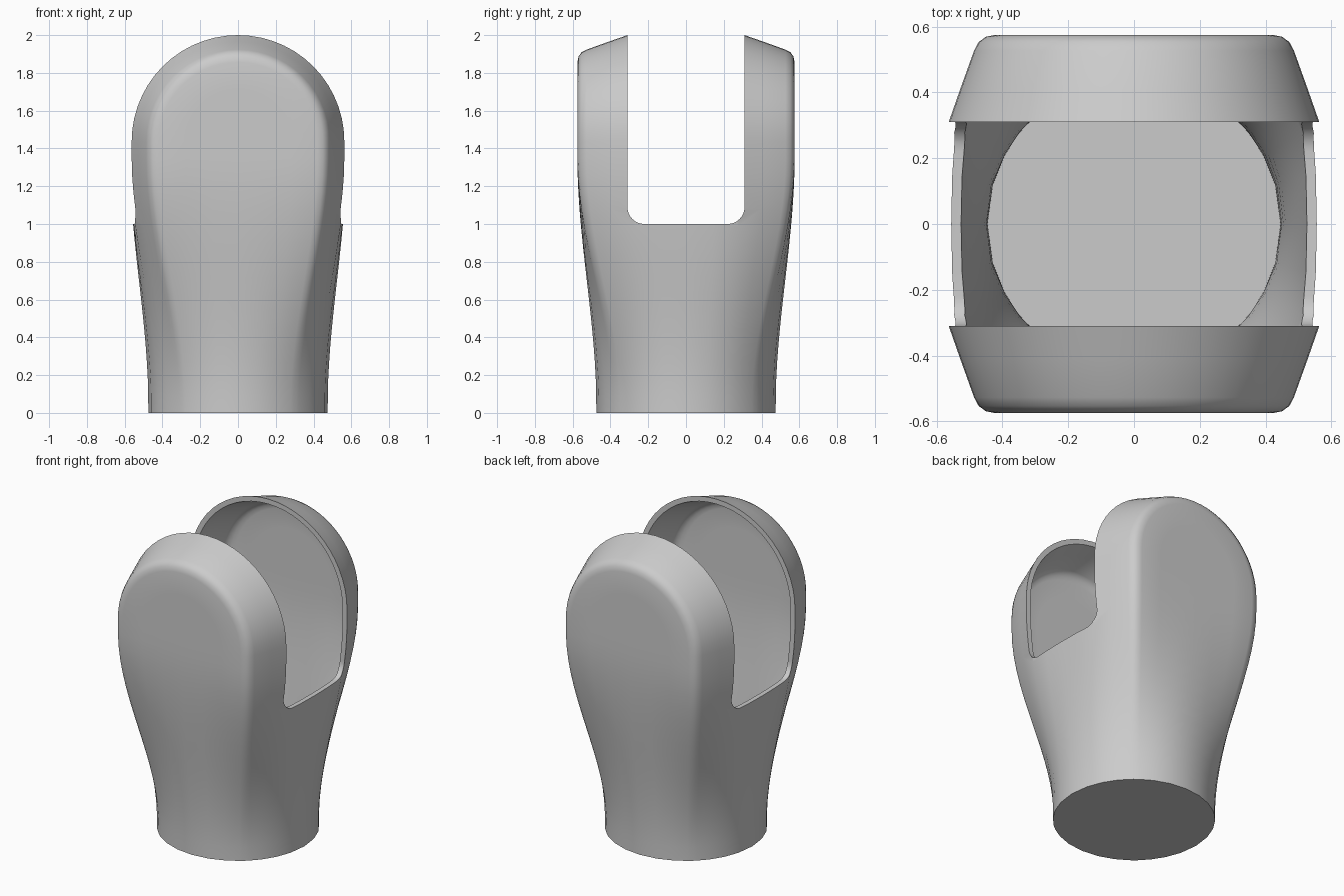
import bpy, bmesh, math

if "Cube" in bpy.data.objects:
    bpy.data.objects.remove(bpy.data.objects["Cube"])

HEAD_Z = 1.437      # height of the round head's centre
BASE_R = 0.475      # radius of the round foot
WALL = 0.03
SLOT_Y, SLOT_Z, SLOT_R = 0.31, 1.0, 0.09

# Half profile of the head, turned about the y axis: (radius, distance from middle)
HALF = [(0, .575), (.14, .575), (.28, .575), (.42, .575), (.45, .569), (.472, .553),
        (.486, .527), (.528, .41), (.57, .29), (.573, .15)]
INNER = [(0, .545), (.14, .545), (.28, .545), (.40, .545), (.425, .54), (.446, .528),
         (.458, .51), (.498, .40), (.538, .29), (.543, .15)]


def smooth(t):
    t = min(max(t, 0), 1)
    return t * t * (3 - 2 * t)


def finish(name, bm):
    bmesh.ops.recalc_face_normals(bm, faces=bm.faces)
    mesh = bpy.data.meshes.new(name)
    bm.to_mesh(mesh)
    bm.free()
    obj = bpy.data.objects.new(name, mesh)
    bpy.context.collection.objects.link(obj)
    return obj


def body(name, half, mid_r, foot_r, z0):
    """Round head turned about y, whose sides flow down into a round foot."""
    profile = ([(r, -y) for r, y in half] + [(mid_r, 0)] + list(reversed(half)))
    levels = [z0 + (HEAD_Z - z0) * i / 16 for i in range(16)]
    bm = bmesh.new()
    rows = []
    for r, y in profile:
        a = math.atan2(r, y)
        fx, fy = foot_r * math.sin(a), foot_r * math.cos(a)
        side = []
        for z in levels:
            b = smooth((z - .05) / 1.3)
            side.append((fx + (r - fx) * b, fy + (y - fy) * b, z))
        arc = [(r * math.cos(t), y, HEAD_Z + r * math.sin(t))
               for t in (math.pi * i / 28 for i in range(29))]
        path = side + arc + [(-x, yy, z) for x, yy, z in reversed(side)]
        rows.append([bm.verts.new(p) for p in path])
    for p, q in zip(rows, rows[1:]):
        for i in range(len(p) - 1):
            bm.faces.new((p[i], p[i + 1], q[i + 1], q[i]))
    bmesh.ops.remove_doubles(bm, verts=bm.verts, dist=1e-5)
    # Flat underside
    bmesh.ops.holes_fill(bm, edges=[e for e in bm.edges if e.is_boundary], sides=0)
    return finish(name, bm)


def slot_block():
    """Block with rounded lower corners, running along x."""
    pts = [(SLOT_Y, 2.3), (-SLOT_Y, 2.3)]
    for cy, start in ((-SLOT_Y + SLOT_R, 180), (SLOT_Y - SLOT_R, 270)):
        for i in range(9):
            t = math.radians(start + 90 * i / 8)
            pts.append((cy + SLOT_R * math.cos(t), SLOT_Z + SLOT_R + SLOT_R * math.sin(t)))
    bm = bmesh.new()
    face = bm.faces.new([bm.verts.new((-1, y, z)) for y, z in pts])
    out = bmesh.ops.extrude_face_region(bm, geom=[face])
    bmesh.ops.translate(bm, vec=(2, 0, 0),
                        verts=[v for v in out["geom"] if isinstance(v, bmesh.types.BMVert)])
    return finish("slot_cutter", bm)


shell = body("forked_socket", HALF, .573, BASE_R, 0)
cavity = body("cavity_cutter", INNER, .543, BASE_R - WALL, WALL)
slot = slot_block()

# Hollow the body, then cut the slot between the two arms
for cutter in (cavity, slot):
    mod = shell.modifiers.new(cutter.name, "BOOLEAN")
    mod.operation = "DIFFERENCE"
    mod.solver = "EXACT"
    mod.object = cutter
    cutter.hide_render = True
bpy.context.view_layer.objects.active = shell
shell.select_set(True)
for mod in list(shell.modifiers):
    bpy.ops.object.modifier_apply(modifier=mod.name)
for cutter in (cavity, slot):
    bpy.data.objects.remove(cutter)

grey = bpy.data.materials.new("light grey")
grey.diffuse_color = (.6, .6, .6, 1)
grey.use_nodes = True
grey.node_tree.nodes["Principled BSDF"].inputs["Base Color"].default_value = grey.diffuse_color
shell.data.materials.clear()
shell.data.materials.append(grey)
bpy.ops.object.shade_smooth_by_angle(angle=math.radians(30))
